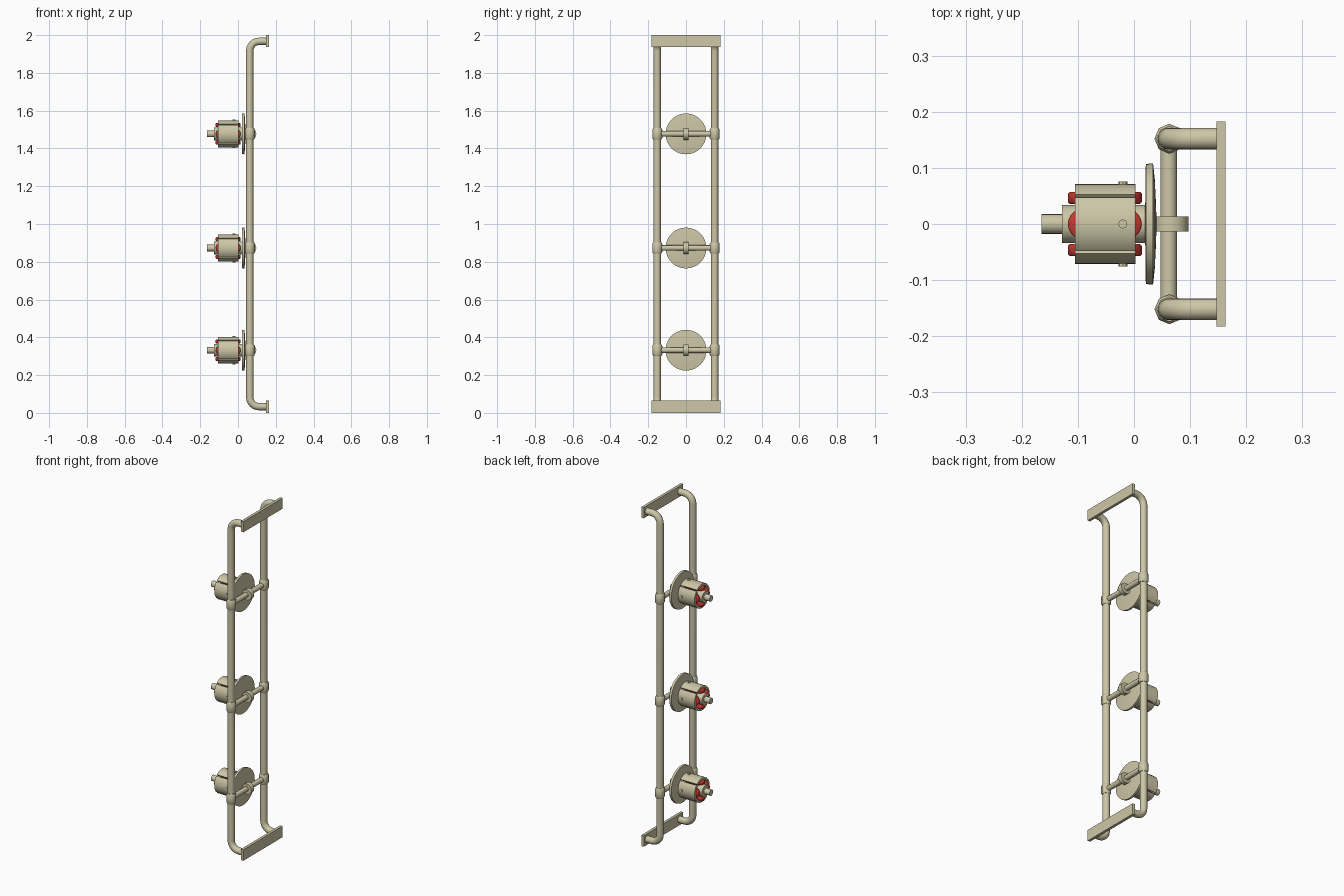
import bpy, bmesh, math
from mathutils import Matrix, Vector

if "Cube" in bpy.data.objects:
    bpy.data.objects.remove(bpy.data.objects["Cube"])


def material(name, rgb):
    m = bpy.data.materials.new(name)
    m.diffuse_color = (*rgb, 1)
    m.use_nodes = True
    m.node_tree.nodes["Principled BSDF"].inputs["Base Color"].default_value = m.diffuse_color
    return m


BEIGE = material("beige paint", (0.61, 0.57, 0.385))
RED = material("red winding", (0.57, 0.04, 0.03))

AXIS = {"x": Matrix.Rotation(math.pi / 2, 4, 'Y'),
        "y": Matrix.Rotation(-math.pi / 2, 4, 'X'),
        "z": Matrix.Identity(4)}


def finish(bm, name, mat, matrix=Matrix.Identity(4), angle=35):
    bmesh.ops.transform(bm, matrix=matrix, verts=bm.verts)
    bmesh.ops.recalc_face_normals(bm, faces=bm.faces)
    me = bpy.data.meshes.new(name)
    bm.to_mesh(me)
    bm.free()
    ob = bpy.data.objects.new(name, me)
    bpy.context.collection.objects.link(ob)
    me.materials.append(mat)
    smooth(ob, angle)
    return ob


def smooth(ob, angle):
    bpy.ops.object.select_all(action='DESELECT')
    ob.select_set(True)
    bpy.context.view_layer.objects.active = ob
    bpy.ops.object.shade_smooth_by_angle(angle=math.radians(angle))


def lathe(name, profile, matrix, sides=32, mat=BEIGE, angle=35):
    """Turn a (radius, height) profile into a capped solid about local z."""
    bm = bmesh.new()
    rings = [[bm.verts.new((r * math.cos(2 * math.pi * i / sides),
                            r * math.sin(2 * math.pi * i / sides), h))
              for i in range(sides)] for r, h in profile]
    for a, b in zip(rings, rings[1:]):
        for i in range(sides):
            j = (i + 1) % sides
            bm.faces.new((a[i], a[j], b[j], b[i]))
    bm.faces.new(rings[0])
    bm.faces.new(rings[-1])
    return finish(bm, name, mat, matrix, angle)


def box(name, lo, hi):
    lo, hi = Vector(lo), Vector(hi)
    bm = bmesh.new()
    bmesh.ops.create_cube(bm, size=1)
    return finish(bm, name, BEIGE, Matrix.Translation((lo + hi) / 2) @
                  Matrix.Diagonal((*(hi - lo), 1)))


def at(x, y, z):
    return Matrix.Translation((x, y, z))


def shell(name, matrix, r0=0.058, r1=0.071, x0=-0.105, x1=0.003):
    """Curved pole plate: a quarter ring, less a narrow gap, along x."""
    bm = bmesh.new()
    n, half = 12, math.radians(42)
    rows = []
    for i in range(n + 1):
        a = -half + 2 * half * i / n
        rows.append([bm.verts.new((x, r * math.sin(a), r * math.cos(a)))
                     for x, r in ((x0, r0), (x1, r0), (x1, r1), (x0, r1))])
    for a, b in zip(rows, rows[1:]):
        for k in range(4):
            bm.faces.new((a[k], a[(k + 1) % 4], b[(k + 1) % 4], b[k]))
    bm.faces.new(rows[0])
    bm.faces.new(rows[-1])
    return finish(bm, name, BEIGE, matrix)


RAIL_X, RAIL_Y, R = 0.062, 0.152, 0.0195
LOW, HIGH, BEND = 0.033, 1.967, 0.05

# Wall plates
box("bottom_wall_plate", (0.147, -0.183, 0), (0.163, 0.183, 0.065))
box("top_wall_plate", (0.147, -0.183, 1.937), (0.163, 0.183, 2))

# Bent side rails
for side, y in (("left", -RAIL_Y), ("right", RAIL_Y)):
    lower = [(RAIL_X + BEND * (1 - math.sin(a)), LOW + BEND * (1 - math.cos(a)))
             for a in (math.pi / 2 * k / 6 for k in range(7))]
    pts = [(0.15, LOW)] + lower
    pts += [(x, LOW + HIGH - z) for x, z in reversed(pts)]
    cu = bpy.data.curves.new(side + "_rail", 'CURVE')
    cu.dimensions = '3D'
    cu.bevel_depth = R
    cu.bevel_resolution = 6
    sp = cu.splines.new('POLY')
    sp.points.add(len(pts) - 1)
    for p, (x, z) in zip(sp.points, pts):
        p.co = (x, y, z, 1)
    cu.materials.append(BEIGE)
    ob = bpy.data.objects.new(side + "_rail", cu)
    bpy.context.collection.objects.link(ob)
    bpy.ops.object.select_all(action='DESELECT')
    ob.select_set(True)
    bpy.context.view_layer.objects.active = ob
    bpy.ops.object.convert(target='MESH')
    smooth(bpy.context.object, 40)

for label, z in (("lower", 0.332), ("middle", 0.873), ("upper", 1.477)):
    c = at(0, 0, z)
    # Cross bar, rail collars and centre clamp
    lathe(label + "_cross_bar", [(0.0145, -RAIL_Y), (0.0145, RAIL_Y)],
          at(RAIL_X, 0, z) @ AXIS["y"], 20)
    for y in (-RAIL_Y, RAIL_Y):
        lathe(label + "_rail_collar",
              [(0.022, -0.03), (0.0265, -0.022), (0.0265, 0.022), (0.022, 0.03)],
              at(RAIL_X + 0.001, y, z) @ AXIS["z"], 8, angle=50)
    lathe(label + "_centre_clamp", [(0.031, -0.013), (0.031, 0.013)],
          at(0.066, 0, z) @ AXIS["y"], 20)
    # Backing disc, slightly domed
    lathe(label + "_backing_disc",
          [(0.035, 0.020), (0.107, 0.021), (0.108, 0.034), (0.08, 0.037),
           (0.04, 0.039), (0.012, 0.040)], c @ AXIS["x"], 40)
    # Hub and shaft
    lathe(label + "_hub", [(0.034, -0.128), (0.034, 0.022)], c @ AXIS["x"])
    lathe(label + "_shaft", [(0.0175, -0.165), (0.0175, -0.12)], c @ AXIS["x"], 20)
    # Four coils, each under a curved plate held by a bolt
    for k in range(4):
        m = c @ Matrix.Rotation(k * math.pi / 2, 4, 'X')
        lathe(label + "_coil",
              [(0.95, 0.036), (1, 0.039), (1, 0.054), (0.95, 0.057)],
              m @ at(-0.052, 0, 0) @ Matrix.Diagonal((0.066, 0.040, 1, 1)),
              32, RED, 50)
        shell(label + "_pole_plate", m)
        lathe(label + "_plate_bolt", [(0.008, 0.066), (0.008, 0.0755)],
              m @ at(-0.02, 0, 0), 8)
